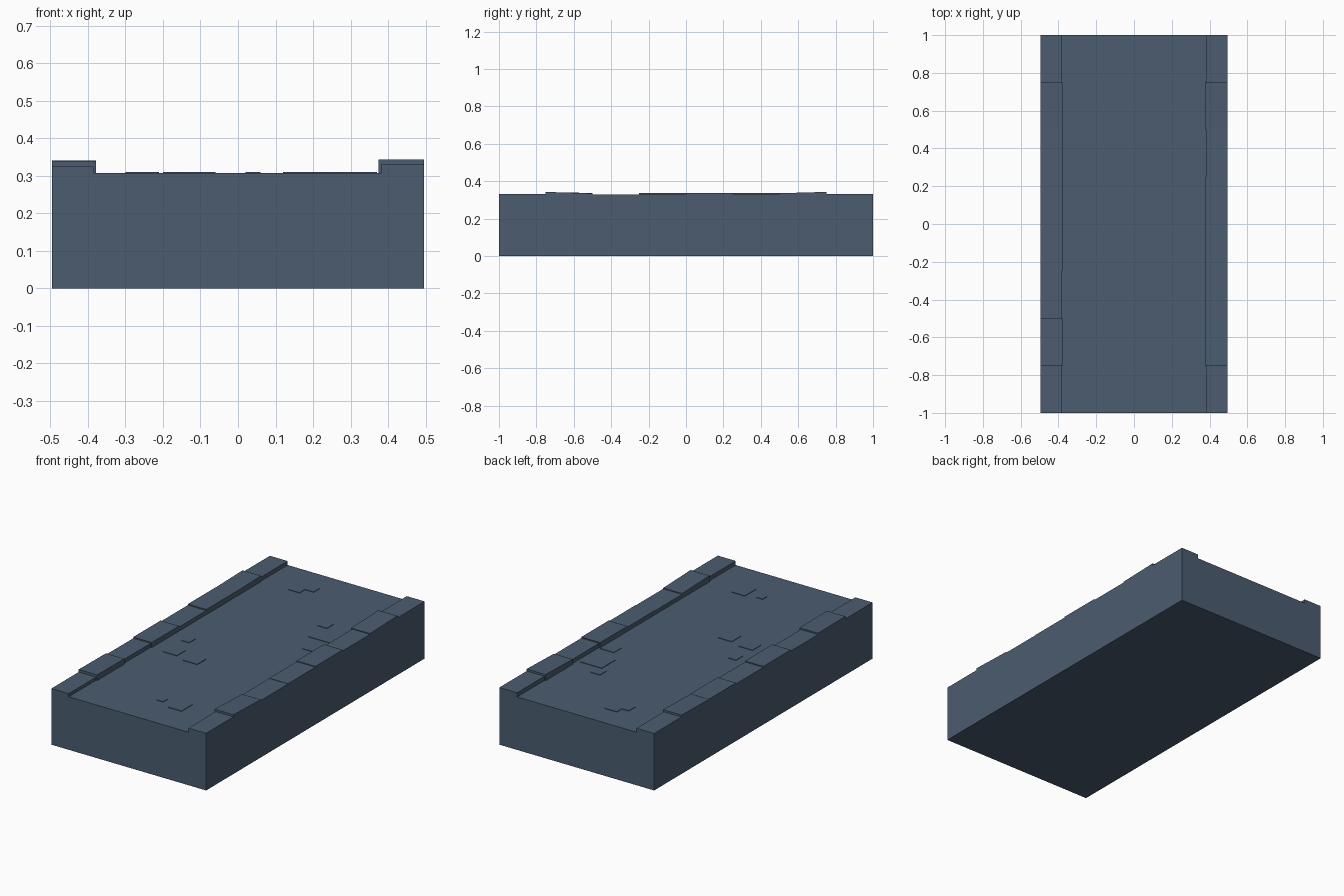
import bpy, bmesh

if "Cube" in bpy.data.objects:
    bpy.data.objects.remove(bpy.data.objects["Cube"])

# One slate colour for the whole slab
slate = bpy.data.materials.new("slate_blue")
slate.diffuse_color = (0.069, 0.107, 0.162, 1)
slate.use_nodes = True
slate.node_tree.nodes["Principled BSDF"].inputs["Base Color"].default_value = slate.diffuse_color


def add_wedge(bm, x0, x1, y0, y1, z0, top_front, top_back):
    """Box whose top may tilt along y."""
    def ring(z_front, z_back):
        return [bm.verts.new(p) for p in ((x0, y0, z_front), (x1, y0, z_front),
                                          (x1, y1, z_back), (x0, y1, z_back))]
    b, t = ring(z0, z0), ring(top_front, top_back)
    bm.faces.new(b[::-1])
    bm.faces.new(t)
    for i in range(4):
        j = (i + 1) % 4
        bm.faces.new((b[i], b[j], t[j], t[i]))


def finish(name, bm):
    mesh = bpy.data.meshes.new(name)
    bm.to_mesh(mesh)
    bm.free()
    mesh.materials.append(slate)
    obj = bpy.data.objects.new(name, mesh)
    bpy.context.collection.objects.link(obj)
    return obj


OUT, DECK = 0.496, 0.307

# Main slab
bm = bmesh.new()
add_wedge(bm, -OUT, OUT, -1, 1, 0, DECK, DECK)
finish("path_slab", bm)

# Curb stones: eight per side, (front height, back height, inner edge)
left = [(.325, .325, .385), (.340, .338, .378), (.330, .330, .385), (.337, .337, .378),
        (.331, .331, .378), (.337, .337, .378), (.336, .341, .378), (.330, .330, .382)]
right = [(.331, .331, .382), (.343, .335, .375), (.330, .330, .375), (.332, .332, .375),
         (.337, .337, .375), (.331, .331, .382), (.336, .343, .375), (.331, .331, .382)]
for name, side, stones in (("left_curb", -1, left), ("right_curb", 1, right)):
    bm = bmesh.new()
    for i, (za, zb, inner) in enumerate(stones):
        xs = sorted((side * inner, side * OUT))
        y = -1 + i * 0.25
        add_wedge(bm, xs[0], xs[1], y, y + 0.25, DECK, za, zb)
    finish(name, bm)

# Thin paving stones standing slightly proud of the deck: (x0, x1, y0, y1)
paving = [(-.20, -.13, .75, .81), (-.155, -.075, .80, .855),
          (.12, .205, -.81, -.71), (.02, .06, -.77, -.73),
          (-.30, -.25, -.09, -.03), (-.30, -.21, -.26, -.18), (-.15, -.06, -.287, -.205),
          (.18, .24, .47, .53), (.22, .36, .33, .457), (.28, .37, .19, .26)]
bm = bmesh.new()
for x0, x1, y0, y1 in paving:
    add_wedge(bm, x0, x1, y0, y1, DECK, DECK + .003, DECK + .003)
finish("raised_paving", bm)
